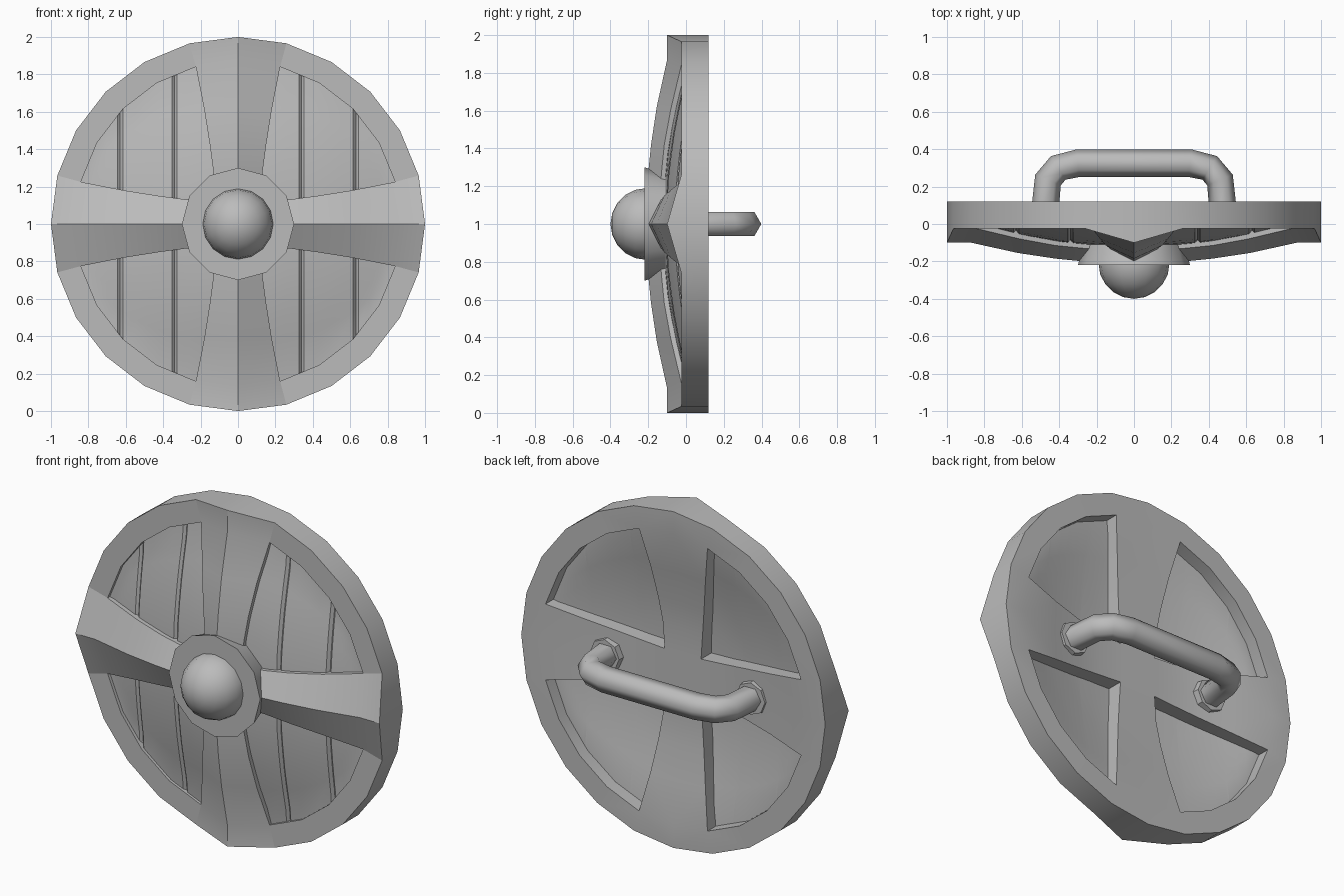
import bpy, bmesh
from math import sin, cos, pi, radians, sqrt, hypot
from mathutils import Vector, Matrix

if "Cube" in bpy.data.objects:
    bpy.data.objects.remove(bpy.data.objects["Cube"])

grey = bpy.data.materials.new("worn grey")
grey.use_nodes = True
COLOUR = (0.5, 0.5, 0.5, 1)
grey.diffuse_color = COLOUR
grey.node_tree.nodes["Principled BSDF"].inputs["Base Color"].default_value = COLOUR
FACING = Matrix.Rotation(pi / 2, 4, "X")     # turns local z towards the front


def finish(name, bm, angle, matrix=None):
    """Turn a bmesh into a shaded object lifted to the shield centre."""
    if matrix:
        bm.transform(matrix)
    bmesh.ops.translate(bm, vec=(0, 0, 1), verts=bm.verts)
    bmesh.ops.recalc_face_normals(bm, faces=bm.faces)
    mesh = bpy.data.meshes.new(name)
    bm.to_mesh(mesh)
    bm.free()
    mesh.materials.append(grey)
    obj = bpy.data.objects.new(name, mesh)
    bpy.context.collection.objects.link(obj)
    bpy.ops.object.select_all(action="DESELECT")
    obj.select_set(True)
    bpy.context.view_layer.objects.active = obj
    bpy.ops.object.shade_smooth_by_angle(angle=radians(angle))
    return obj


def slab(cells):
    """Closed slab from cells of (x, z, front y, back y) corners."""
    bm = bmesh.new()
    found, uses = {}, {}

    def pair(p):
        key = (round(p[0], 4), round(p[1], 4))
        if key not in found:
            found[key] = [bm.verts.new((p[0], y, p[1])) for y in p[2:]]
        return key

    for cell in cells:
        keys = [pair(p) for p in cell]
        for side in (0, 1):
            bm.faces.new([found[k][side] for k in keys])
        for a, b in zip(keys, keys[1:] + keys[:1]):
            uses.setdefault(frozenset((a, b)), []).append((a, b))
    # walls wherever only one cell touches an edge
    for edge in uses.values():
        if len(edge) == 1:
            a, b = edge[0]
            bm.faces.new((found[a][0], found[b][0], found[b][1], found[a][1]))
    return bm


def revolve(name, profile, sides, angle, matrix=FACING):
    """Lathe of (radius, height) points about local z."""
    bm = bmesh.new()
    verts = [bm.verts.new((r, 0, h)) for r, h in profile]
    edges = [bm.edges.new(e) for e in zip(verts, verts[1:])]
    bmesh.ops.spin(bm, geom=verts + edges, cent=(0, 0, 0), axis=(0, 0, 1),
                   angle=2 * pi, steps=sides, use_duplicate=False)
    bmesh.ops.remove_doubles(bm, verts=bm.verts, dist=0.0005)
    return finish(name, bm, angle, matrix)


# Rim and cross: arm stations are
# (ridge reach, edge reach, half width, ridge y, edge y, back y)
STEP = radians(15)
INNER = 0.87
stations = [
    (1, cos(STEP), sin(STEP), -0.1, -0.025, 0.12),
    (INNER, INNER * cos(STEP), INNER * sin(STEP), -0.1, -0.025, 0.12),
    (0.62, 0.61, 0.18, -0.155, -0.08, 0.075),
    (0.42, 0.42, 0.15, -0.185, -0.115, 0.045),
    (0.27, 0.27, 0.13, -0.2, -0.13, 0.03),
    (0.12, 0.12, 0.12, -0.2, -0.14, 0.03),
]
centre = (0, 0, -0.2, 0.03)
quarter = []
ridge = [(0, s[0], s[3], s[5]) for s in stations] + [centre]
edge = [(s[2], s[1], s[4], s[5]) for s in stations]
for i in range(len(stations) - 1):
    quarter.append([ridge[i], edge[i], edge[i + 1], ridge[i + 1]])
quarter.append([ridge[-2], edge[-1], centre])
quarter += [[(z, x, f, b) for x, z, f, b in cell] for cell in quarter]


def rim_point(r, k):
    return (r * cos(k * STEP), r * sin(k * STEP), -0.025, 0.12)


for k in range(1, 5):
    quarter.append([rim_point(1, k), rim_point(1, k + 1),
                    rim_point(INNER, k + 1), rim_point(INNER, k)])
body = [[(sx * x, sz * z, f, b) for x, z, f, b in cell]
        for cell in quarter for sx in (1, -1) for sz in (1, -1)]
finish("rim_and_cross", slab(body), 15.8)


# Planks: upright boards following the dome, set back behind the cross
def dome(r):
    pts = [(s[1] if i else 1, s[4]) for i, s in enumerate(stations)]
    for (r1, y1), (r0, y0) in zip(pts, pts[1:]):
        if r >= r0:
            return y0 + (y1 - y0) * min(1, (r - r0) / (r1 - r0)) + 0.02
    return pts[-1][1] + 0.02


def plank(name, x0, x1):
    bevel, rows = 0.014, 14
    columns = [(x0, 0.015)]
    columns += [(x0 + bevel + (x1 - x0 - 2 * bevel) * i / 4, 0) for i in range(5)]
    columns += [(x1, 0.015)]
    grid = []
    for x, drop in columns:
        height = sqrt(0.9 ** 2 - x * x)
        column = []
        for j in range(rows + 1):
            z = height * (2 * j / rows - 1)
            y = dome(hypot(x, z))
            column.append((x, z, y + drop, y + 0.05))
        grid.append(column)
    cells = [[a[j], b[j], b[j + 1], a[j + 1]]
             for a, b in zip(grid, grid[1:]) for j in range(rows)]
    finish(name, slab(cells), 30)


plank_edges = [0.05, 0.34, 0.63, 0.88]
for i, (a, b) in enumerate(zip(plank_edges, plank_edges[1:])):
    plank(f"left_plank_{i + 1}", a, b)
    plank(f"right_plank_{i + 1}", -b, -a)

# Boss: flared collar with a round knob
revolve("boss_collar", [(0, 0.08), (0.26, 0.08), (0.3, 0.22), (0, 0.22)], 12, 35)
knob = bmesh.new()
bmesh.ops.create_uvsphere(knob, u_segments=16, v_segments=10, radius=0.19)
finish("boss_knob", knob, 40, Matrix.Translation((0, -0.21, 0)) @ FACING)

# Handle: six-sided tube swept along a mirrored path
half = [(0.48, 0.03), (0.46, 0.235), (0.405, 0.3), (0.3, 0.325)]
path = [Vector((x, y, 0)) for x, y in half]
path += [Vector((-x, y, 0)) for x, y in reversed(half)]
tube = bmesh.new()
rings = []
for i, p in enumerate(path):
    before = (p - path[max(i - 1, 0)]).normalized()
    after = (path[min(i + 1, len(path) - 1)] - p).normalized()
    along = (before + after).normalized()
    across = Vector((-along.y, along.x, 0))
    rings.append([tube.verts.new(p + 0.074 * (across * cos(k * pi / 3)
                                 + Vector((0, 0, sin(k * pi / 3)))))
                  for k in range(6)])
for a, b in zip(rings, rings[1:]):
    for k in range(6):
        n = (k + 1) % 6
        tube.faces.new((a[k], a[n], b[n], b[k]))
tube.faces.new(rings[0])
tube.faces.new(rings[-1])
finish("handle", tube, 65)

# Handle feet
for side, x in (("left", 0.48), ("right", -0.48)):
    revolve(f"{side}_handle_foot", [(0, -0.02), (0.1, -0.02), (0.095, -0.08), (0, -0.08)],
            8, 40, Matrix.Translation((x, 0, 0)) @ FACING)

# Centre the whole depth
for obj in bpy.data.objects:
    if obj.type == "MESH" and obj.data.materials and obj.data.materials[0] == grey:
        obj.data.update()
